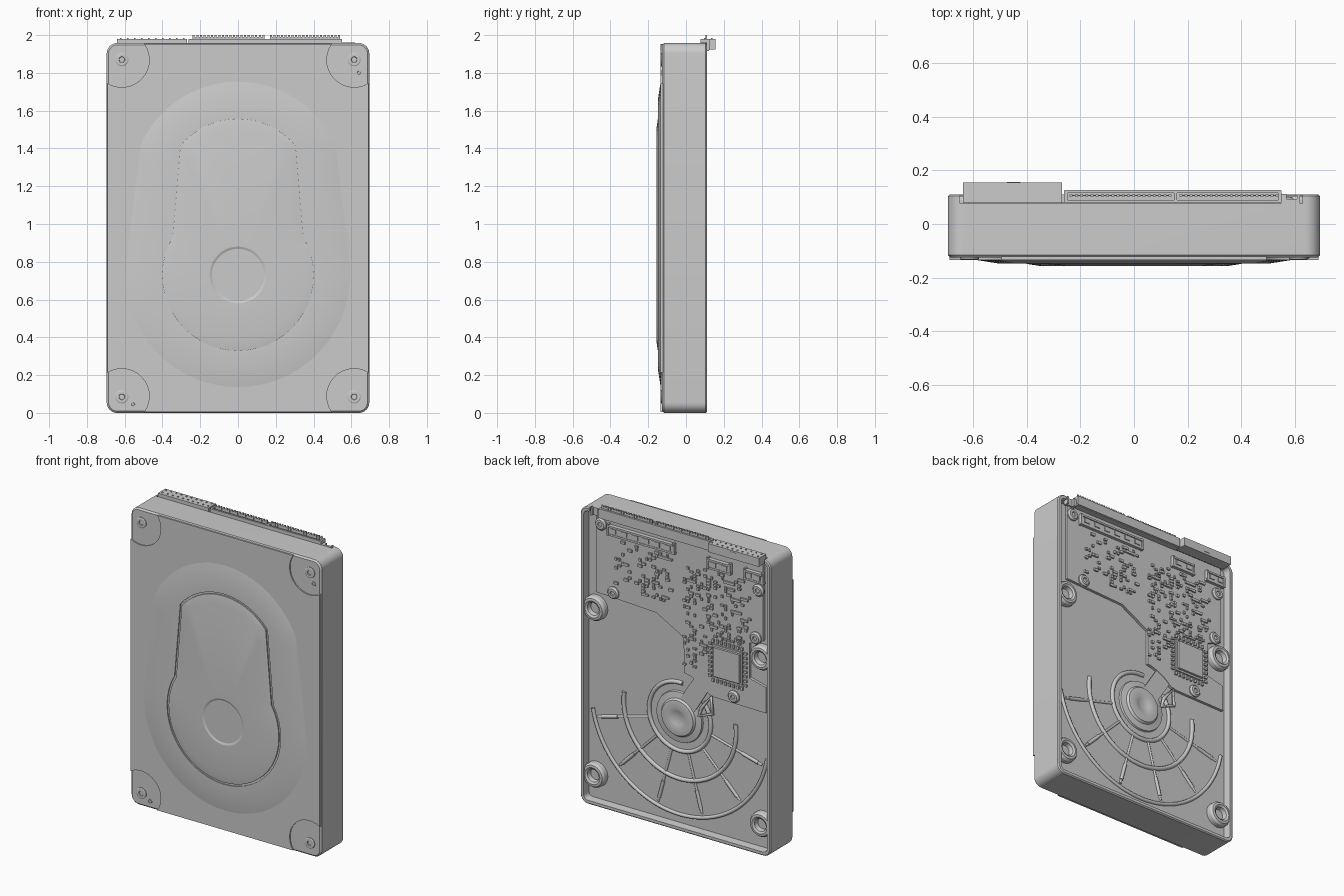
import bpy, bmesh, random
from math import sin, cos, pi, radians, atan2, asin
from mathutils import Matrix, Vector

if "Cube" in bpy.data.objects:
    bpy.data.objects.remove(bpy.data.objects["Cube"])

random.seed(4)
HUB_Z = 0.73


def finish(name, bm, angle=30):
    bmesh.ops.recalc_face_normals(bm, faces=bm.faces)
    me = bpy.data.meshes.new(name)
    bm.to_mesh(me)
    bm.free()
    ob = bpy.data.objects.new(name, me)
    bpy.context.collection.objects.link(ob)
    smooth(ob, angle)
    return ob


def smooth(ob, angle=30):
    bpy.ops.object.select_all(action='DESELECT')
    ob.select_set(True)
    bpy.context.view_layer.objects.active = ob
    bpy.ops.object.shade_smooth_by_angle(angle=radians(angle))


def loft(name, loops, cap_start=True, cap_end=True, angle=30):
    """Skin closed loops, each (list of (x, z), y)."""
    bm = bmesh.new()
    rings = [[bm.verts.new((x, y, z)) for x, z in pts] for pts, y in loops]
    n = len(rings[0])
    for a, b in zip(rings, rings[1:]):
        for i in range(n):
            j = (i + 1) % n
            bm.faces.new((a[i], a[j], b[j], b[i]))
    if cap_start:
        bm.faces.new(rings[0])
    if cap_end:
        bm.faces.new(rings[-1])
    return finish(name, bm, angle)


def circle(x, z, r, n=24):
    return [(x + r * cos(2 * pi * i / n), z + r * sin(2 * pi * i / n)) for i in range(n)]


def lathe(name, x, z, profile, n=24):
    return loft(name, [(circle(x, z, r, n), y) for r, y in profile])


def boxes(name, items):
    """Many boxes in one mesh: (cx, cy, cz, sx, sy, sz)."""
    bm = bmesh.new()
    for c in items:
        m = Matrix.Translation(Vector(c[:3])) @ Matrix.Diagonal((*c[3:], 1))
        bmesh.ops.create_cube(bm, size=1, matrix=m)
    return finish(name, bm)


def tube(name, pts, y, r, cyclic=False):
    cu = bpy.data.curves.new(name, 'CURVE')
    cu.dimensions = '3D'
    cu.bevel_depth, cu.bevel_resolution, cu.use_fill_caps = r, 2, True
    sp = cu.splines.new('POLY')
    sp.points.add(len(pts) - 1)
    for p, (x, z) in zip(sp.points, pts):
        p.co = (x, y, z, 1)
    sp.use_cyclic_u = cyclic
    ob = bpy.data.objects.new(name, cu)
    bpy.context.collection.objects.link(ob)
    return ob


def arc(r, a0, a1, n=40):
    return [(r * cos(radians(a0 + (a1 - a0) * i / n)),
             HUB_Z + r * sin(radians(a0 + (a1 - a0) * i / n))) for i in range(n + 1)]


def rounded(inset):
    hx, hz, r = 0.695 - inset, 0.979 - inset, max(0.055 - inset, 0.02)
    pts = []
    for k, (sx, sz) in enumerate([(1, 1), (-1, 1), (-1, -1), (1, -1)]):
        for i in range(9):
            a = pi / 2 * (k + i / 8)
            pts.append((sx * (hx - r) + r * cos(a), 0.979 + sz * (hz - r) + r * sin(a)))
    return pts


def keyhole(r, neck, top, apex):
    """Big lower arc, straight tapering sides, shallow arc on top."""
    a = atan2(neck[1] - HUB_Z, neck[0])
    right = [(r * cos(-pi / 2 + (a + pi / 2) * i / 16),
              HUB_Z + r * sin(-pi / 2 + (a + pi / 2) * i / 16)) for i in range(16)]
    right += [(neck[0] + (top[0] - neck[0]) * i / 6,
               neck[1] + (top[1] - neck[1]) * i / 6) for i in range(6)]
    sag = apex - top[1]
    R = (top[0] ** 2 + sag ** 2) / (2 * sag)
    b = asin(min(1, top[0] / R))
    right += [(R * sin(b * (1 - i / 10)), apex - R + R * cos(b * (1 - i / 10))) for i in range(11)]
    return right + [(-x, z) for x, z in right[-2:0:-1]]


# Cast body with a recess in the back and an opening for the connectors
body = loft("body", [(rounded(0.01), -0.126), (rounded(0), -0.116), (rounded(0), 0.104),
                     (rounded(0.007), 0.111), (rounded(0.025), 0.111), (rounded(0.03), 0.06)])
cutter = boxes("connector_opening_cutter", [(-0.01, 0.126, 1.95, 1.28, 0.1, 0.1)])
mod = body.modifiers.new("opening", 'BOOLEAN')
mod.object, mod.operation, mod.solver = cutter, 'DIFFERENCE', 'EXACT'
bpy.context.view_layer.objects.active = body
bpy.ops.object.modifier_apply(modifier="opening")
bpy.data.objects.remove(cutter)
smooth(body)

# Front cover plate with a round bite at each corner
CX, CZ, CR, EX, EZ = 0.615, 0.89, 0.145, 0.69, 0.973
a0, a1 = pi - asin((EZ - CZ) / CR), 1.5 * pi + asin((EX - CX) / CR)
bite = [(CX + CR * cos(a0 + (a1 - a0) * i / 14), CZ + CR * sin(a0 + (a1 - a0) * i / 14)) for i in range(15)]
quad = bite + [(x, -z) for x, z in bite[::-1]]
plate = [(x, z + 0.979) for x, z in quad + [(-x, -z) for x, z in quad]]
loft("cover_plate", [(plate, -0.12), (plate, -0.134)])

# Raised keyhole panel with groove and spindle dent
inner = keyhole(0.35, (0.31, 0.90), (0.25, 1.42), 1.50)
polar = [atan2(z - HUB_Z, x) for x, z in inner]
ring = lambda r: [(r * cos(a), HUB_Z + r * sin(a)) for a in polar]
groove_out = keyhole(0.415, (0.36, 0.935), (0.318, 1.42), 1.57)
groove_in = keyhole(0.402, (0.347, 0.93), (0.306, 1.415), 1.558)
loft("cover_panel", [
    (keyhole(0.60, (0.585, 0.9), (0.52, 1.42), 1.76), -0.133),
    (keyhole(0.51, (0.50, 0.9), (0.455, 1.40), 1.67), -0.147),
    (groove_out, -0.148), (groove_out, -0.141), (groove_in, -0.141), (groove_in, -0.149),
    (inner, -0.157), (ring(0.15), -0.157), (ring(0.138), -0.152)], angle=12)

# Corner screws and small pin holes on the front
for sx in (-1, 1):
    for z in (0.085, 1.87):
        lathe("cover_screw", sx * CX, z, [(0.035, -0.12), (0.035, -0.131), (0.03, -0.134),
                                          (0.016, -0.134), (0.014, -0.128)])
for x, z in ((0.64, 1.80), (-0.555, 0.045)):
    lathe("pin_hole", x, z, [(0.015, -0.12), (0.015, -0.129), (0.009, -0.129), (0.008, -0.126)], 12)

# Mounting bosses and spindle hub on the back
for sx in (-1, 1):
    for z in (0.19, 1.29):
        lathe("mount_boss", sx * 0.61, z, [(0.082, 0.055), (0.08, 0.09), (0.07, 0.104), (0.055, 0.106),
                                           (0.042, 0.098), (0.036, 0.07)])
lathe("spindle_hub", 0, HUB_Z, [(0.17, 0.055), (0.165, 0.072), (0.125, 0.078), (0.115, 0.092),
                                (0.07, 0.098), (0.045, 0.09), (0.02, 0.084)], 40)

# Concentric stiffening arcs and radial ribs
tube("outer_arc", arc(0.645, -170, -10, 60), 0.062, 0.012)
tube("middle_arc", arc(0.41, -188, 8, 60), 0.062, 0.014)
tube("inner_arc", arc(0.225, -220, 95, 50), 0.062, 0.014)
for a in range(-165, 0, 30):
    tube("radial_rib", [(r * cos(radians(a)), HUB_Z + r * sin(radians(a))) for r in (0.23, 0.62)], 0.06, 0.008)
    tube("rib_tip", [(r * cos(radians(a)), HUB_Z + r * sin(radians(a))) for r in (0.47, 0.59)], 0.06, 0.012)

# Circuit board with concave cut around the hub and notch for the boss
board = [(0.60, 1.92), (0.60, 1.40), (0.16, 1.38), (-0.04, 1.27)] + arc(0.31, 98, 136, 10) + [
    (-0.26, 0.935), (-0.64, 0.93), (-0.64, 1.10), (-0.52, 1.13), (-0.52, 1.36), (-0.62, 1.40), (-0.62, 1.92)]
loft("circuit_board", [(board, 0.064), (board, 0.082)])
for x, z in ((0.56, 1.86), (0.47, 1.43), (-0.59, 1.73), (-0.57, 1.41), (-0.41, 0.98)):
    lathe("board_screw", x, z, [(0.04, 0.08), (0.04, 0.09), (0.03, 0.1), (0.015, 0.1), (0.013, 0.093)], 20)

# Flex cable and loop between motor and board
flex = boxes("motor_flex_cable", [(0, 0, 0, 0.12, 0.006, 0.2)])
flex.location, flex.rotation_euler = (-0.115, 0.076, 0.91), (0, radians(-32), 0)
tube("motor_wire_loop", [(-0.15, 0.78), (-0.25, 0.82), (-0.24, 0.93), (-0.17, 0.84)], 0.08, 0.012, True)

# Main chip with surrounding capacitors
boxes("main_chip", [(-0.365, 0.09, 1.18, 0.19, 0.03, 0.19), (-0.365, 0.084, 1.18, 0.215, 0.012, 0.215)])
caps = []
for i in range(8):
    d = -0.105 + i * 0.03
    caps += [(-0.365 + d, 0.086, 1.18 + s * 0.13, 0.014, 0.014, 0.022) for s in (-1, 1)]
    caps += [(-0.365 + s * 0.13, 0.086, 1.18 + d, 0.022, 0.014, 0.014) for s in (-1, 1)]
boxes("chip_capacitors", caps)

# Scattered surface-mount parts
parts = []
for x0, x1, z0, z1, n in ((0.05, 0.45, 1.47, 1.79, 75), (-0.52, -0.04, 1.42, 1.76, 130),
                          (-0.21, -0.06, 1.10, 1.42, 35), (-0.48, -0.22, 1.33, 1.42, 22)):
    for _ in range(n):
        x = round(random.uniform(x0, x1) / 0.025) * 0.025
        z = round(random.uniform(z0, z1) / 0.02) * 0.02
        w, h = random.choice(((0.022, 0.012), (0.012, 0.018), (0.03, 0.016), (0.016, 0.016)))
        parts.append((x, 0.086, z, w, 0.014, h))
boxes("small_components", parts)

# Board-side connector housings with contact pads
for x0, x1, z, n in ((0.02, 0.50, 1.845, 6), (-0.39, -0.23, 1.82, 2), (-0.63, -0.50, 1.82, 2)):
    w, mid, step = x1 - x0, (x0 + x1) / 2, (x1 - x0) / n
    items = [(mid, 0.092, z, w, 0.02, 0.06), (mid, 0.098, z + 0.025, w, 0.024, 0.012),
             (mid, 0.095, z - 0.03, w + 0.02, 0.02, 0.012)]
    items += [(x0 + step * (i + 0.5), 0.1, z, step * 0.5, 0.016, 0.03) for i in range(n)]
    items += [(x, 0.095, z, 0.012, 0.024, 0.075) for x in (x0, x1)]
    boxes("board_connector", items)

# Edge connectors along the top
block = [(-0.455, 0.1165, 1.952, 0.37, 0.077, 0.056), (-0.45, 0.153, 1.955, 0.05, 0.008, 0.03)]
block += [(-0.62 + i * 0.037, y, 1.981, 0.008, 0.008, 0.006) for i in range(10) for y in (0.1, 0.136)]
boxes("power_connector", block)
strip = [(0.145, y, 1.95, 0.81, 0.012, 0.06) for y in (0.084, 0.121)]
strip += [(0.145, 0.102, 1.94, 0.81, 0.04, 0.05)]
strip += [(x, 0.103, 1.955, 0.012, 0.045, 0.05) for x in (-0.255, 0.155, 0.545)]
boxes("data_connector_housing", strip)
pins = [(-0.05, 0.106, 1.975, 0.38, 0.004, 0.03), (0.355, 0.106, 1.975, 0.37, 0.004, 0.03)]
for x0, x1 in ((-0.235, 0.135), (0.175, 0.535)):
    pins += [(x0 + (x1 - x0) * i / 19, 0.106, 1.98, 0.011, 0.008, 0.04) for i in range(20)]
boxes("data_connector_pins", pins)
boxes("connector_end_tab", [(0.585, 0.085, 1.935, 0.07, 0.016, 0.05), (0.56, 0.097, 1.935, 0.02, 0.03, 0.05),
                            (0.615, 0.097, 1.935, 0.01, 0.026, 0.05)])
